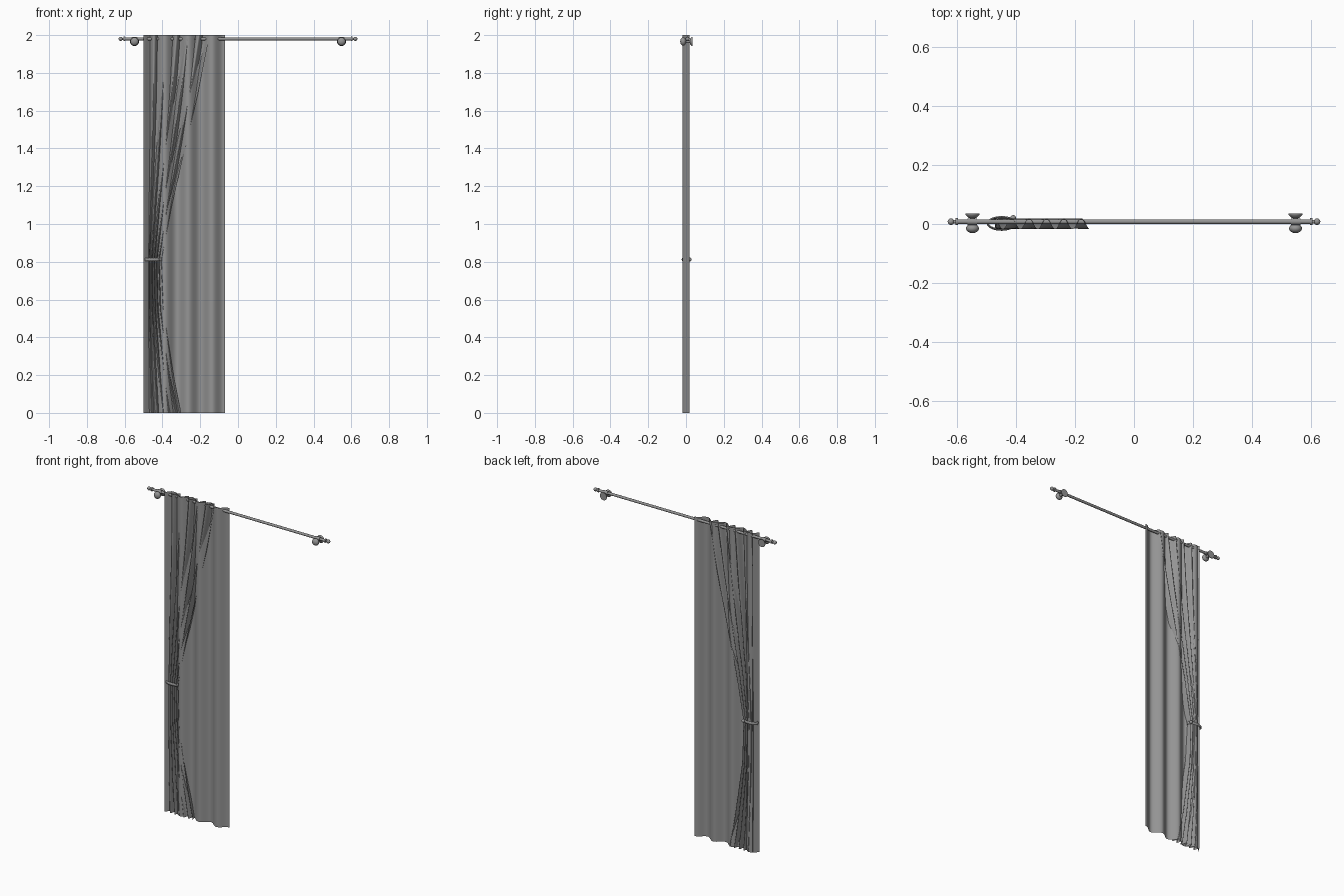
import bpy, bmesh, math
from mathutils import Matrix, Vector

cube = bpy.data.objects.get("Cube")
if cube:
    bpy.data.objects.remove(cube, do_unlink=True)

grey = bpy.data.materials.new("soft grey")
grey.diffuse_color = (0.3, 0.3, 0.3, 1)
grey.use_nodes = True
grey.node_tree.nodes["Principled BSDF"].inputs["Base Color"].default_value = (0.3, 0.3, 0.3, 1)


def finish(name, bm):
    mesh = bpy.data.meshes.new(name)
    bm.to_mesh(mesh)
    bm.free()
    mesh.materials.append(grey)
    obj = bpy.data.objects.new(name, mesh)
    bpy.context.collection.objects.link(obj)
    bpy.ops.object.select_all(action='DESELECT')
    obj.select_set(True)
    bpy.context.view_layer.objects.active = obj
    bpy.ops.object.shade_smooth_by_angle(angle=math.radians(40))
    return obj


def cloth(name, point, columns, rows):
    """Grid surface from point(u, v), with u and v running 0 to 1."""
    bm = bmesh.new()
    grid = [[bm.verts.new(point(i / columns, j / rows)) for i in range(columns + 1)]
            for j in range(rows + 1)]
    for low, high in zip(grid, grid[1:]):
        for i in range(columns):
            bm.faces.new((low[i], low[i + 1], high[i + 1], high[i]))
    return finish(name, bm)


def lathe(name, profile, location, direction, segments=20):
    """Turn (distance, radius) pairs around an axis."""
    bm = bmesh.new()
    rings = []
    for d, r in profile:
        rings.append([bm.verts.new((r * math.cos(2 * math.pi * k / segments),
                                    r * math.sin(2 * math.pi * k / segments), d))
                      for k in range(segments)])
    for a, b in zip(rings, rings[1:]):
        for k in range(segments):
            n = (k + 1) % segments
            bm.faces.new((a[k], a[n], b[n], b[k]))
    bm.faces.new(rings[0][::-1])
    bm.faces.new(rings[-1])
    turn = Vector((0, 0, 1)).rotation_difference(Vector(direction)).to_matrix().to_4x4()
    bmesh.ops.transform(bm, matrix=Matrix.Translation(location) @ turn, verts=bm.verts)
    return finish(name, bm)


def ball(radius, centre, squash=1.0, steps=10):
    return [(centre - radius * squash * math.cos(math.pi * k / steps),
             max(radius * math.sin(math.pi * k / steps), 0.0005)) for k in range(steps + 1)]


# Straight hanging curtain with wide soft pleats
def straight_point(u, v):
    x = -0.5 + 0.43 * u
    return x, 0.018 * math.cos(2 * math.pi * (x + 0.075) / 0.125), 2 * v


cloth("straight_curtain", straight_point, 84, 1)

# Gathered curtain, drawn in at the tie
edge = [(0, -0.30), (0.2, -0.34), (0.55, -0.395), (0.81, -0.405),
        (1.1, -0.35), (1.4, -0.28), (1.7, -0.21), (2.0, -0.15)]


def edge_at(z):
    for (z0, x0), (z1, x1) in zip(edge, edge[1:]):
        if z <= z1:
            return x0 + (x1 - x0) * (z - z0) / (z1 - z0)
    return edge[-1][1]


def gathered_point(u, v):
    z = 2 * v
    left = -0.475
    x = left + (edge_at(z) - left) * u
    y = 0.001 + 0.0185 * math.cos(2 * math.pi * 5.5 * u + 0.5 * math.sin(3 * z))
    return x, y, z


cloth("gathered_curtain", gathered_point, 110, 60)

# Tie band around the gathers: an oval ring with a small knot behind
bm = bmesh.new()
around, tube = 32, 8
rings = []
for i in range(around):
    a = 2 * math.pi * i / around
    ring = []
    for j in range(tube):
        b = 2 * math.pi * j / tube
        out = 0.004 * math.cos(b)
        ring.append(bm.verts.new((-0.449 + (0.047 + out) * math.cos(a),
                                  0.002 + (0.021 + out) * math.sin(a),
                                  0.812 + 0.009 * math.sin(b))))
    rings.append(ring)
for i in range(around):
    a, b = rings[i], rings[(i + 1) % around]
    for j in range(tube):
        n = (j + 1) % tube
        bm.faces.new((a[j], b[j], b[n], a[n]))
finish("tie_band", bm)
lathe("tie_knot", ball(0.01, 0), (-0.41, 0.02, 0.812), (0, 1, 0), 12)

# Curtain rod
rod_y, rod_z = 0.008, 1.98
lathe("curtain_rod", [(-0.6, 0.008), (0.6, 0.008)], (0, rod_y, rod_z), (1, 0, 0))

# Finials and wall brackets, one at each end
for side, name in ((-1, "right"), (1, "left")):
    collar = [(0, 0.008), (0, 0.012), (0.008, 0.012), (0.008, 0.006), (0.018, 0.006)]
    lathe(name + "_finial", collar + ball(0.011, 0.024)[2:],
          (side * 0.597, rod_y, rod_z), (side, 0, 0))
    x = side * 0.548
    lathe(name + "_bracket_knob", ball(0.022, 0, 0.72), (x, -0.015, 1.966), (0, 1, 0))
    lathe(name + "_bracket_arm", [(0, 0.009), (0.03, 0.009)], (x, -0.006, 1.966), (0, 1, 0))
    lathe(name + "_wall_plate", [(0, 0.012), (0.007, 0.02), (0.012, 0.024), (0.015, 0.024)],
          (x, 0.02, 1.966), (0, 1, 0))
    lathe(name + "_rod_sleeve", [(-0.016, 0.011), (0.016, 0.011)],
          (x, rod_y, rod_z), (1, 0, 0))
